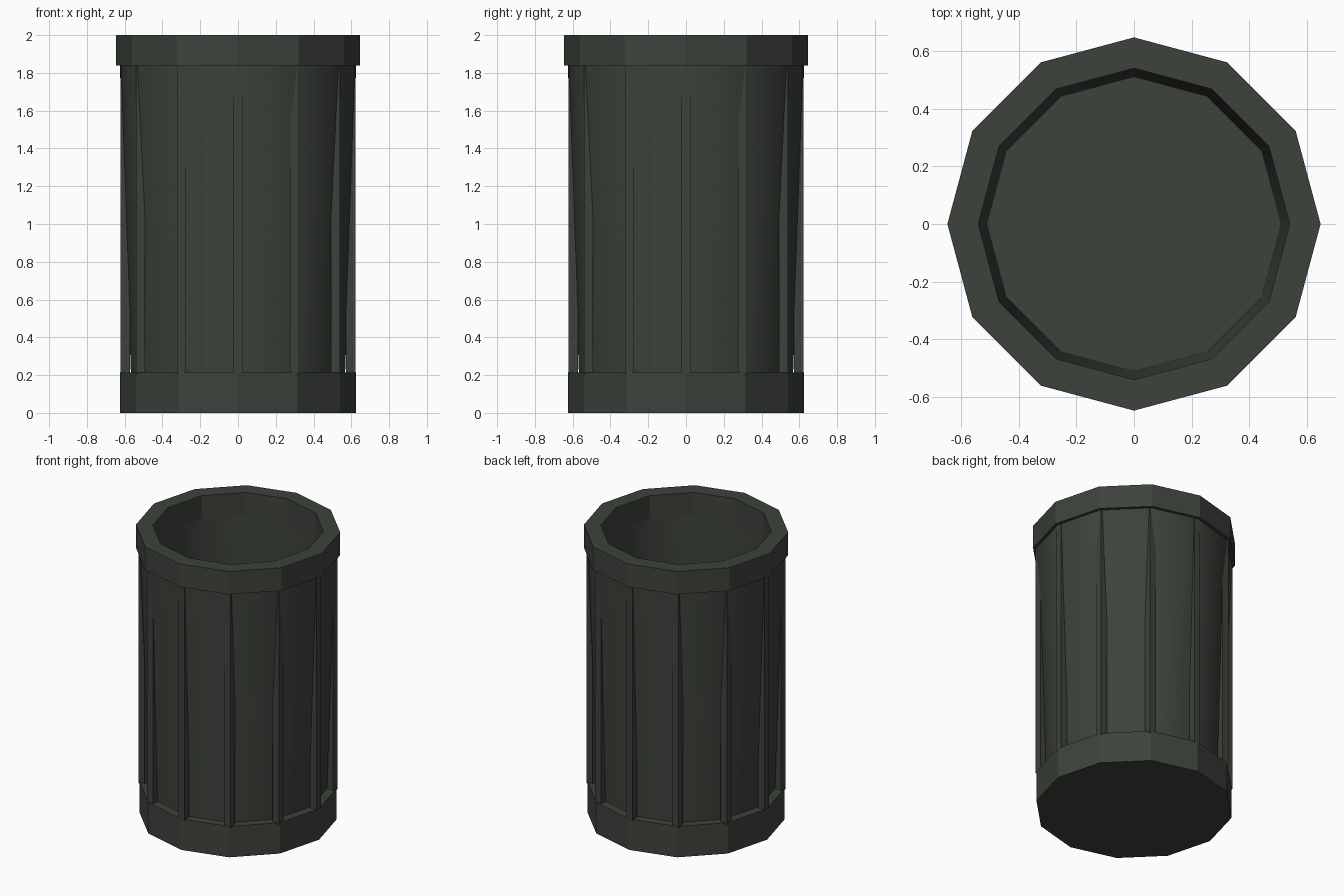
import bpy, bmesh, math
from mathutils import Matrix

SIDES = 12

cube = bpy.data.objects.get("Cube")
if cube:
    bpy.data.objects.remove(cube, do_unlink=True)

# Single dark grey-green colour
COLOUR = (0.047, 0.055, 0.044, 1.0)
mat = bpy.data.materials.new("dark grey green")
mat.use_nodes = True
mat.diffuse_color = COLOUR
bsdf = next(n for n in mat.node_tree.nodes if n.type == 'BSDF_PRINCIPLED')
bsdf.inputs["Base Color"].default_value = COLOUR


def finish(name, bm):
    bmesh.ops.recalc_face_normals(bm, faces=bm.faces)
    mesh = bpy.data.meshes.new(name)
    bm.to_mesh(mesh)
    bm.free()
    mesh.materials.append(mat)
    obj = bpy.data.objects.new(name, mesh)
    bpy.context.collection.objects.link(obj)
    return obj


def lathe_ring(name, profile):
    """Turn a closed (radius, height) profile into a twelve-sided ring."""
    bm = bmesh.new()
    loops = []
    for i in range(SIDES):
        a = math.tau * i / SIDES
        loops.append([bm.verts.new((r * math.cos(a), r * math.sin(a), z)) for r, z in profile])
    n = len(profile)
    for i in range(SIDES):
        a, b = loops[i], loops[(i + 1) % SIDES]
        for j in range(n):
            k = (j + 1) % n
            bm.faces.new((a[j], b[j], b[k], a[k]))
    return finish(name, bm)


# Base: solid disc whose top is also the inner floor
bm = bmesh.new()
bottom = [bm.verts.new((0.625 * math.cos(math.tau * i / SIDES),
                        0.625 * math.sin(math.tau * i / SIDES), 0)) for i in range(SIDES)]
cap = bm.faces.new(bottom)
top = bmesh.ops.extrude_face_region(bm, geom=[cap], use_keep_orig=True)
bmesh.ops.translate(bm, vec=(0, 0, 0.215),
                    verts=[g for g in top["geom"] if isinstance(g, bmesh.types.BMVert)])
finish("base", bm)

# Body: hollow wall widening upwards, smooth round the sides
body = lathe_ring("body_wall", [(0.567, 0.21), (0.626, 1.845), (0.543, 1.845), (0.51, 0.21)])
bpy.ops.object.select_all(action='DESELECT')
body.select_set(True)
bpy.context.view_layer.objects.active = body
bpy.ops.object.shade_smooth_by_angle(angle=math.radians(40))

# Rim: thick flat-faced collar
lathe_ring("top_rim", [(0.647, 1.84), (0.647, 2.0), (0.54, 2.0), (0.54, 1.84)])

# Ribs: upright square bars, all square to the axes, one per corner
for i in range(SIDES):
    a = math.tau * i / SIDES
    bm = bmesh.new()
    place = Matrix.Translation((0.597 * math.cos(a), 0.597 * math.sin(a), 1.025))
    bmesh.ops.create_cube(bm, size=1, matrix=place @ Matrix.Diagonal((0.048, 0.048, 1.64, 1)))
    finish(f"rib_{i + 1}", bm)
